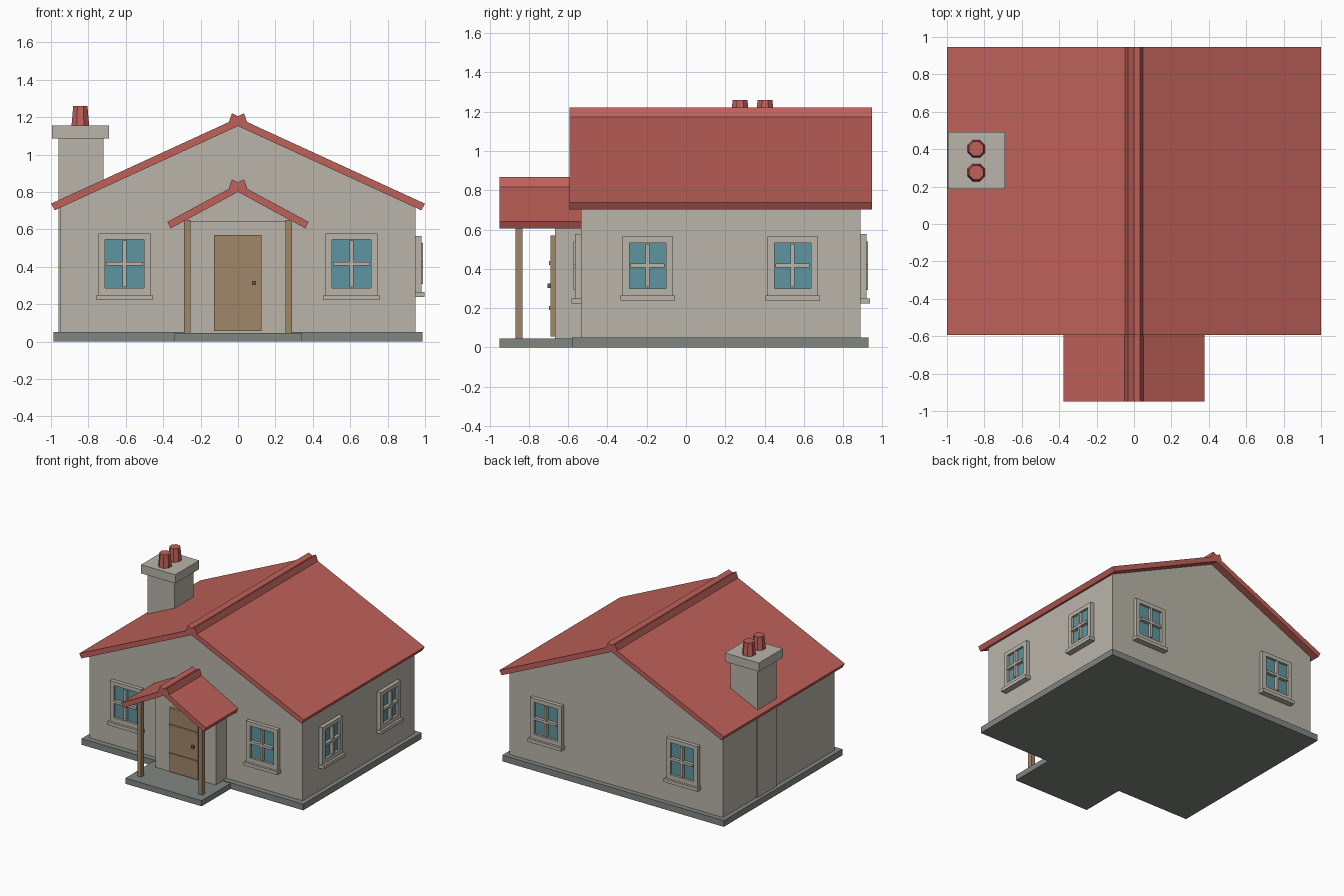
import bpy, bmesh, math
from mathutils import Matrix, Vector

if "Cube" in bpy.data.objects:
    bpy.data.objects.remove(bpy.data.objects["Cube"])


def material(name, color):
    m = bpy.data.materials.new(name)
    m.diffuse_color = (*color, 1)
    m.use_nodes = True
    m.node_tree.nodes["Principled BSDF"].inputs["Base Color"].default_value = m.diffuse_color
    return m


WALL = material("plaster", (0.49, 0.46, 0.40))
ROOF = material("roof_tile", (0.52, 0.12, 0.10))
WOOD = material("wood", (0.35, 0.24, 0.14))
GLASS = material("glass", (0.11, 0.30, 0.35))
STONE = material("stone", (0.22, 0.24, 0.22))
METAL = material("metal", (0.12, 0.12, 0.13))


def finish(name, bm, mat, matrix=None):
    bmesh.ops.recalc_face_normals(bm, faces=bm.faces)
    me = bpy.data.meshes.new(name)
    bm.to_mesh(me)
    bm.free()
    me.materials.append(mat)
    ob = bpy.data.objects.new(name, me)
    bpy.context.collection.objects.link(ob)
    if matrix is not None:
        ob.matrix_world = matrix
    return ob


def add_box(bm, x, y, z):
    size = Vector((x[1] - x[0], y[1] - y[0], z[1] - z[0]))
    mid = Vector((sum(x) / 2, sum(y) / 2, sum(z) / 2))
    bmesh.ops.create_cube(bm, size=1, matrix=Matrix.Translation(mid) @ Matrix.Diagonal((*size, 1)))


def boxes(name, mat, *ranges, matrix=None):
    bm = bmesh.new()
    for r in ranges:
        add_box(bm, *r)
    return finish(name, bm, mat, matrix)


def extrude_profile(name, mat, pts, y0, y1):
    """Extrude an x/z outline along y."""
    bm = bmesh.new()
    face = bm.faces.new([bm.verts.new((x, y0, z)) for x, z in pts])
    ext = bmesh.ops.extrude_face_region(bm, geom=[face])
    moved = [v for v in ext["geom"] if isinstance(v, bmesh.types.BMVert)]
    bmesh.ops.translate(bm, verts=moved, vec=(0, y1 - y0, 0))
    return finish(name, bm, mat)


def gable_roof(name, top, bottom, apex_top, apex_bottom, y0, y1):
    """Chevron roof slab with a flared ridge cap."""
    extrude_profile(name, ROOF, [
        (-top[0], top[1]), (0, apex_top), top, bottom,
        (0, apex_bottom), (-bottom[0], bottom[1])], y0, y1)
    a = apex_top
    extrude_profile(name + "_ridge", ROOF, [
        (-0.05, a - 0.025), (-0.032, a + 0.025), (0, a + 0.008),
        (0.032, a + 0.025), (0.05, a - 0.025), (0, a - 0.02)], y0, y1)


def window(name, loc, angle, w, z0, z1):
    """Framed window, local -y pointing out of the wall."""
    m = Matrix.Translation(loc) @ Matrix.Rotation(angle, 4, 'Z')
    h, b = w / 2, 0.036
    gx, g0, g1 = h - b, z0 + b, z1 - b + 0.004
    zm, d = (g0 + g1) / 2, (-0.03, 0.005)
    boxes(name + "_frame", WALL,
          ((-h, -gx), d, (z0, z1)), ((gx, h), d, (z0, z1)),
          ((-gx, gx), d, (z0, g0)), ((-gx, gx), d, (g1, z1)), matrix=m)
    boxes(name + "_sill", WALL, ((-h - 0.01, h + 0.01), (-0.048, 0.005), (z0 - 0.027, z0)), matrix=m)
    boxes(name + "_glass", GLASS, ((-gx, gx), (-0.012, 0.005), (g0, g1)), matrix=m)
    boxes(name + "_bars", WALL,
          ((-0.01, 0.01), (-0.038, -0.01), (g0 + 0.006, g1 - 0.006)),
          ((-gx + 0.006, gx - 0.006), (-0.038, -0.01), (zm - 0.01, zm + 0.01)), matrix=m)


# foundation and porch step
boxes("foundation", STONE, ((-0.987, 0.987), (-0.58, 0.928), (0, 0.05)))
boxes("porch_step", STONE, ((-0.34, 0.34), (-0.948, -0.58), (0, 0.045)))

# main walls and roof
extrude_profile("walls", WALL, [(-0.95, 0.05), (0.95, 0.05), (0.95, 0.717),
                                (0, 1.155), (-0.95, 0.717)], -0.535, 0.888)
gable_roof("main_roof", (1.0, 0.737), (0.98, 0.702), 1.196, 1.152, -0.593, 0.947)

# porch: vestibule, roof and posts
boxes("vestibule", WALL, ((-0.27, 0.27), (-0.667, -0.53), (0.045, 0.643)))
gable_roof("porch_roof", (0.377, 0.64), (0.36, 0.605), 0.843, 0.80, -0.948, -0.533)
for s, side in ((-1, "left"), (1, "right")):
    x = s * 0.272
    boxes("porch_post_" + side, WOOD, ((x - 0.017, x + 0.017), (-0.868, -0.832), (0.045, 0.65)))

# door with battens and knob
boxes("door", WOOD, ((-0.128, 0.126), (-0.69, -0.66), (0.056, 0.57)))
boxes("door_battens", WOOD, *[((-0.128, 0.126), (-0.698, -0.685), (z - 0.01, z + 0.01))
                              for z in (0.2, 0.43)])
boxes("door_knob", METAL, ((0.075, 0.097), (-0.705, -0.685), (0.303, 0.325)))

# windows on front, back and right walls
for s, side in ((-1, "left"), (1, "right")):
    window("front_window_" + side, (s * 0.607, -0.535, 0), 0, 0.28, 0.25, 0.577)
    window("back_window_" + side, (s * 0.607, 0.888, 0), math.pi, 0.28, 0.25, 0.577)
for y, end in ((-0.195, "front"), (0.543, "rear")):
    window("side_window_" + end, (0.95, y, 0), math.pi / 2, 0.257, 0.265, 0.565)

# chimney stack, cap and octagonal pots
boxes("chimney_stack", WALL, ((-0.96, -0.72), (0.22, 0.46), (0.05, 1.09)))
boxes("chimney_cap", WALL, ((-0.995, -0.69), (0.188, 0.492), (1.085, 1.155)))
for i, y in enumerate((0.275, 0.402)):
    bm = bmesh.new()
    bmesh.ops.create_cone(bm, cap_ends=True, segments=8, radius1=0.051, radius2=0.041, depth=0.105,
                          matrix=Matrix.Translation((-0.843, y, 1.2075))
                          @ Matrix.Rotation(math.pi / 8, 4, 'Z'))
    finish(f"chimney_pot_{i + 1}", bm, ROOF)
